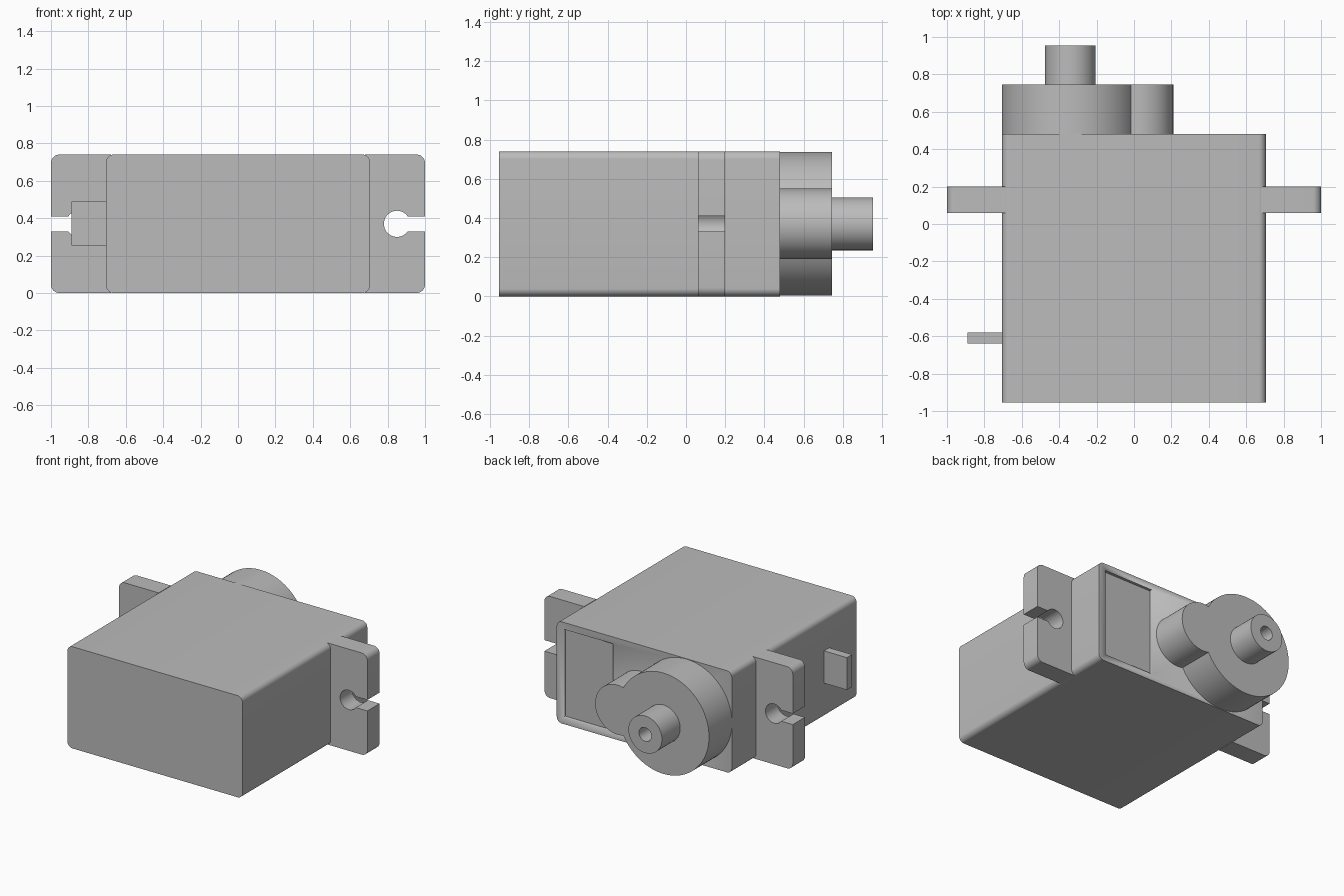
import bpy, bmesh, math

cube = bpy.data.objects.get("Cube")
if cube:
    bpy.data.objects.remove(cube, do_unlink=True)

HEIGHT = 0.74
MID = HEIGHT / 2
BACK = 0.48

grey = bpy.data.materials.new("plain grey")
grey.use_nodes = True
colour = (0.5, 0.5, 0.5, 1)
grey.diffuse_color = colour
grey.node_tree.nodes["Principled BSDF"].inputs["Base Color"].default_value = colour


def finish(bm, name):
    bmesh.ops.recalc_face_normals(bm, faces=bm.faces)
    mesh = bpy.data.meshes.new(name)
    bm.to_mesh(mesh)
    bm.free()
    mesh.materials.append(grey)
    obj = bpy.data.objects.new(name, mesh)
    bpy.context.collection.objects.link(obj)
    bpy.ops.object.select_all(action="DESELECT")
    obj.select_set(True)
    bpy.context.view_layer.objects.active = obj
    bpy.ops.object.shade_smooth_by_angle(angle=math.radians(30))
    return obj


def arc(cx, cz, r, start, end, steps):
    angles = [start + (end - start) * i / steps for i in range(steps + 1)]
    return [(cx + r * math.cos(a), cz + r * math.sin(a)) for a in angles]


def prism(name, outline, y0, y1):
    """Extrude an x-z outline from y0 to y1."""
    bm = bmesh.new()
    face = bm.faces.new([bm.verts.new((x, y0, z)) for x, z in outline])
    new = bmesh.ops.extrude_face_region(bm, geom=[face])["geom"]
    verts = [v for v in new if isinstance(v, bmesh.types.BMVert)]
    bmesh.ops.translate(bm, verts=verts, vec=(0, y1 - y0, 0))
    return finish(bm, name)


def rectangle(x0, x1, z0, z1):
    return [(x0, z0), (x1, z0), (x1, z1), (x0, z1)]


# Case with rounded long edges
half, r = 0.705, 0.04
corners = [(1, 0), (-1, 0), (-1, 1), (1, 1)]
outline = []
for side, top, quarter in ((1, 1, 0), (-1, 1, 1), (-1, 0, 2), (1, 0, 3)):
    start = quarter * math.pi / 2
    outline += arc(side * (half - r), HEIGHT - r if top else r, r,
                   start, start + math.pi / 2, 8)
case = prism("case", outline, -0.955, BACK)

# Shallow label recess in the back of the case
cutter = prism("recess_cutter", rectangle(0.25, 0.65, 0.05, HEIGHT - 0.05),
               BACK - 0.02, BACK + 0.1)
cutter.hide_render = True
cut = case.modifiers.new("recess", "BOOLEAN")
cut.operation = "DIFFERENCE"
cut.solver = "EXACT"
cut.object = cutter
bpy.context.view_layer.objects.active = case
bpy.ops.object.modifier_apply(modifier=cut.name)
bpy.data.objects.remove(cutter, do_unlink=True)

# Mounting ears with keyhole slots
hole, slot, r = 0.07, 0.04, 0.045
a = math.asin(slot / hole)
ear = [(0.68, 0)]
ear += arc(1 - r, r, r, -math.pi / 2, 0, 8)
ear += [(1, MID - slot)]
ear += arc(0.85, MID, hole, -a, a - 2 * math.pi, 32)
ear += [(1, MID + slot)]
ear += arc(1 - r, HEIGHT - r, r, 0, math.pi / 2, 8)
ear += [(0.68, HEIGHT)]
for name, side in (("left_ear", 1), ("right_ear", -1)):
    prism(name, [(side * x, z) for x, z in ear], 0.06, 0.2)

# Cable tab
prism("cable_tab", rectangle(-0.89, -0.69, 0.255, 0.49), -0.64, -0.58)

# Gear housing: a large and a small round boss joined in one outline
big_x, small_x, big_r, small_r = -0.34, 0.03, 0.367, 0.18
d = small_x - big_x
reach = (d * d + big_r ** 2 - small_r ** 2) / (2 * d)
rise = math.sqrt(big_r ** 2 - reach ** 2)
t = math.atan2(rise, reach)
u = math.atan2(rise, reach - d)
housing = arc(big_x, MID, big_r, t, 2 * math.pi - t, 72)
housing += arc(small_x, MID, small_r, -u, u, 36)[1:-1]
prism("gear_housing", housing, BACK - 0.01, 0.745)

# Output shaft with a blind screw hole, turned around y
bm = bmesh.new()
profile = [(0.135, 0.73), (0.135, 0.955), (0.05, 0.955), (0.05, 0.75), (0, 0.75)]
verts = [bm.verts.new((big_x + radius, y, MID)) for radius, y in profile]
edges = [bm.edges.new(pair) for pair in zip(verts, verts[1:])]
bmesh.ops.spin(bm, geom=verts + edges, cent=(big_x, 0, MID), axis=(0, 1, 0),
               angle=2 * math.pi, steps=48)
bmesh.ops.remove_doubles(bm, verts=bm.verts, dist=0.0005)
finish(bm, "output_shaft")
